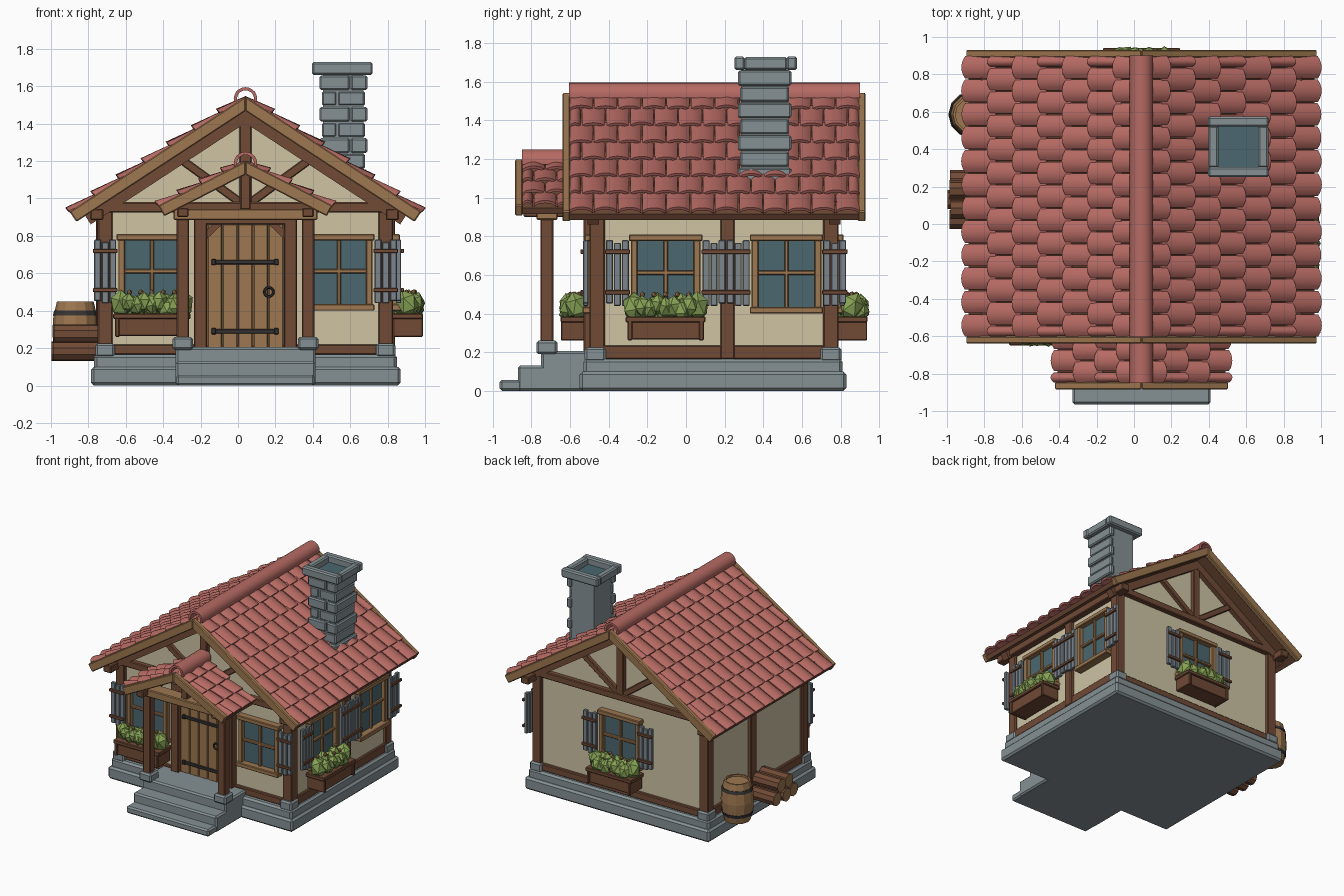
import bpy, bmesh, math, random
from mathutils import Matrix, Vector

if "Cube" in bpy.data.objects:
    bpy.data.objects.remove(bpy.data.objects["Cube"])
random.seed(4)
CX = 0.04  # ridge line of the house


def mat(name, r, g, b):
    m = bpy.data.materials.new(name)
    m.diffuse_color = (r, g, b, 1)
    m.use_nodes = True
    m.node_tree.nodes["Principled BSDF"].inputs["Base Color"].default_value = m.diffuse_color
    return m


RED = mat("roof_red", .47, .145, .125)
CREAM = mat("plaster_cream", .62, .55, .37)
DARK = mat("dark_timber", .165, .07, .037)
LIGHT = mat("light_timber", .34, .185, .08)
STONE = mat("stone_grey", .235, .285, .30)
SHUT = mat("shutter_grey", .20, .235, .265)
GLASS = mat("glass_teal", .07, .135, .16)
GREEN = mat("leaf_green", .24, .36, .09)
IRON = mat("iron_dark", .038, .033, .033)


def finish(name, bm, mats, M=Matrix(), bevel=0, smooth=None):
    bmesh.ops.recalc_face_normals(bm, faces=bm.faces)
    me = bpy.data.meshes.new(name)
    bm.to_mesh(me)
    bm.free()
    for m in mats:
        me.materials.append(m)
    if smooth:
        me.polygons.foreach_set("use_smooth", [True] * len(me.polygons))
        me.set_sharp_from_angle(angle=math.radians(smooth))
    ob = bpy.data.objects.new(name, me)
    bpy.context.collection.objects.link(ob)
    ob.matrix_world = M
    if bevel:
        b = ob.modifiers.new("bevel", 'BEVEL')
        b.width, b.segments = bevel, 1
    return ob


def boxes(name, m, items, M=Matrix(), bevel=.006):
    """Boxes given as x0, x1, y0, y1, z0, z1."""
    bm = bmesh.new()
    for x0, x1, y0, y1, z0, z1 in items:
        T = Matrix.Translation(((x0 + x1) / 2, (y0 + y1) / 2, (z0 + z1) / 2))
        S = Matrix.Diagonal((x1 - x0, y1 - y0, z1 - z0, 1))
        bmesh.ops.create_cube(bm, size=1, matrix=T @ S)
    return finish(name, bm, [m], M, bevel)


def prisms(name, m, profiles, y0, y1, M=Matrix(), bevel=0, smooth=None):
    """Closed x-z profiles extruded from y0 to y1."""
    bm = bmesh.new()
    for pts in profiles:
        a = [bm.verts.new((x, y0, z)) for x, z in pts]
        b = [bm.verts.new((x, y1, z)) for x, z in pts]
        bm.faces.new(a)
        bm.faces.new(b[::-1])
        for i in range(len(pts)):
            j = (i + 1) % len(pts)
            bm.faces.new((a[i], b[i], b[j], a[j]))
    return finish(name, bm, [m], M, bevel, smooth)


def bar(p, q, w):
    p, q = Vector(p), Vector(q)
    d = (q - p).normalized() * w / 2
    n = Vector((-d.y, d.x))
    return [p + n, q + n, q - n, p - n]


def slope_pair(apex, half, k, t):
    th = math.atan(k)
    return [[(s * 0, apex), (s * half, apex - k * half),
             (s * (half - t * math.sin(th)), apex - k * half - t * math.cos(th)),
             (0, apex - t / math.cos(th))] for s in (-1, 1)]


# Wall frames: local x runs right seen from outside, local -y points outward
T, R = Matrix.Translation, lambda a: Matrix.Rotation(math.radians(a), 4, 'Z')
FRONT, BACK = T((CX, -.47, 0)), T((CX, .76, 0)) @ R(180)
RIGHT, LEFT = T((.81, 0, 0)) @ R(90), T((-.73, 0, 0)) @ R(-90)
MID = T((CX, 0, 0))

# Stone base, corner stones, porch and steps
boxes("foundation", STONE, [(-.825, .83, -.55, .83, 0, .1), (-.81, .81, -.53, .81, .08, .165)], MID, .015)
boxes("corner_stones", STONE, [(s * .75 - .052, s * .75 + .052, y - .055, y + .055, .15, .225)
                               for s in (-1, 1) for y in (-.47, .75)], MID, .012)
boxes("porch_steps", STONE, [(-.373, .375, -.75, -.45, 0, .205), (-.373, .375, -.87, -.7, 0, .13),
                             (-.37, .37, -.965, -.8, 0, .057)], MID, .012)
boxes("porch_post_stones", STONE, [(s * .335 - .055, s * .335 + .055, -.775, -.665, .19, .26) for s in (-1, 1)], MID, .012)

# Walls and timber frame
prisms("walls", CREAM, [[(-.77, .15), (.77, .15), (.77, .95), (0, 1.455), (-.77, .95)]], -.47, .76, MID)
boxes("corner_posts", DARK, [(s * .75 - .04, s * .75 + .04, y - .04, y + .04, .16, .95)
                             for s in (-1, 1) for y in (-.46, .75)], MID)
boxes("wall_plates", DARK, [(s * .79 - .04, s * .79 + .03, -.6, .89, .885, .945) for s in (-1, 1)], MID)
for nm, M in (("front", FRONT), ("back", BACK)):
    boxes(nm + "_beams", DARK, [(-.86, .86, -.04, .02, .925, .98), (-.74, .74, -.025, .02, .165, .22),
                                (-.032, .032, -.035, .02, .97, 1.46)], M)
    prisms(nm + "_gable_braces", DARK, [bar((s * .03, .98), (s * .36, 1.22), .045) for s in (-1, 1)], -.03, .02, M, .005)
    prisms(nm + "_gable_rafters", DARK, slope_pair(1.475, .86, .655, .06), -.04, .02, M)
for nm, M, s in (("right", RIGHT, 1), ("left", LEFT, -1)):
    a, b = sorted((s * -.45, s * .74))
    boxes(nm + "_beams", DARK, [(a, b, -.02, .02, .165, .235), (s * .215 - .036, s * .215 + .036, -.03, .02, .165, .91)], M)


# Roofs with overlapping barrel tiles
def roof(name, apex, half, k, y0, y1, rows, cols, barges):
    th = math.atan(k)
    c, sn = math.cos(th), math.sin(th)
    L, W, N = half / c / rows, (y1 - y0) / cols, 6
    prisms(name + "_deck", DARK, slope_pair(apex - .025, half - .015, k, .035), y0, y1, MID)
    for i, (a, b) in enumerate(barges):
        prisms(f"{name}_barge_board_{i}", LIGHT, slope_pair(apex, half, k, .065), a, b, MID, .006)
    bm = bmesh.new()
    for side in (-1, 1):
        for r in range(rows):
            for q in range(cols + r % 2):
                u0 = y0 + W * (q - .5 * (r % 2))
                ua, ub = max(u0, y0) + .003, min(u0 + W, y1) - .003
                lift, rings = random.uniform(0, .006), []
                for lower in (0, 1):
                    for under in (0, 1):
                        ring = []
                        for i in range(N + 1):
                            t = i / N
                            arc = math.sin(math.pi * t)
                            s = L * (r + 1) + .008 * arc if lower else max(0, L * (r - .2))
                            n = -.022 + (.024 + lift) * lower + .024 * arc ** .7 - .016 * under
                            ring.append(bm.verts.new((side * (s * c + n * sn), ua + (ub - ua) * t, apex - s * sn + n * c)))
                        rings.append(ring)
                top0, bot0, top1, bot1 = rings
                for A, B in ((top0, top1), (top1, bot1), (bot1, bot0), (bot0, top0)):
                    for i in range(N):
                        bm.faces.new((A[i], A[i + 1], B[i + 1], B[i]))
                for i in (0, N):
                    bm.faces.new((top0[i], top1[i], bot1[i], bot0[i]))
    finish(name + "_tiles", bm, [RED], MID, 0, 40)
    arc = [math.pi * (-.08 + 1.16 * i / 12) for i in range(13)]
    prof = [(.063 * math.cos(a), apex - .013 + .063 * math.sin(a)) for a in arc]
    prof += [(.046 * math.cos(a), apex - .013 + .046 * math.sin(a)) for a in reversed(arc)]
    prisms(name + "_ridge_cap", RED, [prof], y0, y1, MID, 0, 40)


roof("main_roof", 1.545, .94, .655, -.605, .9, 7, 12, [(-.64, -.6), (.89, .93)])
roof("porch_roof", 1.2, .465, .51, -.85, -.49, 4, 3, [(-.885, -.845)])

# Porch frame
boxes("porch_posts", DARK, [(s * .335 - .033, s * .335 + .033, -.753, -.687, .24, .9) for s in (-1, 1)], MID)
boxes("porch_beam", LIGHT, [(-.385, .385, -.775, -.665, .885, .945)], MID)
boxes("porch_side_beams", DARK, [(s * .335 - .03, s * .335 + .03, -.84, -.47, .9, .95) for s in (-1, 1)], MID)
boxes("porch_king_post", DARK, [(-.028, .028, -.75, -.7, .94, 1.15)], MID)

# Door with frame, straps and ring
boxes("door_frame", DARK, [(-.275, -.205, -.06, .02, .2, .9), (.205, .275, -.06, .02, .2, .9),
                           (-.275, .275, -.06, .02, .86, .92)], FRONT)
prisms("door_frame_braces", DARK, [bar((s * .225, .79), (s * .13, .88), .035) for s in (-1, 1)], -.055, 0, FRONT)
boxes("door_planks", LIGHT, [(-.205 + .082 * i, -.125 + .082 * i, -.03, .01, .2, .865) for i in range(5)], FRONT, .006)
boxes("door_straps", IRON, [(-.18, .175, -.042, -.02, z - .012, z + .012) for z in (.29, .66)]
      + [(x - .012, x + .012, -.046, -.02, z - .017, z + .017) for x in (-.17, .165) for z in (.29, .66)], FRONT, .004)
bpy.ops.mesh.primitive_torus_add(major_segments=14, minor_segments=6, major_radius=.024, minor_radius=.007,
                                 location=(CX + .125, -.512, .5), rotation=(math.pi / 2, 0, 0))
bpy.context.object.name = "door_ring"
bpy.context.object.data.materials.append(IRON)


# Windows, shutters and flower boxes
def window(nm, M, u, shutters=(), z0=.4, z1=.81):
    M = M @ T((u, 0, 0))
    boxes(nm + "_glass", GLASS, [(-.16, .16, -.012, .01, z0 + .03, z1 - .03)], M, 0)
    boxes(nm + "_frame", LIGHT, [(-.18, -.145, -.045, .01, z0, z1), (.145, .18, -.045, .01, z0, z1),
                                 (-.19, .19, -.055, .01, z1 - .035, z1), (-.19, .19, -.065, .01, z0, z0 + .035),
                                 (-.011, .011, -.03, 0, z0, z1), (-.15, .15, -.03, 0, .6, .622)], M, .005)
    for s in shutters:
        c = s * .25
        boxes(nm + "_shutter", SHUT, [(c + i * .041 - .018, c + i * .041 + .018, -.062, -.035, .44 + .012 * (i == s), .78 - .014 * (i == 0))
                                      for i in (-1, 0, 1)], M, .004)
        boxes(nm + "_shutter_battens", DARK, [(c - .065, c + .065, -.077, -.06, z - .011, z + .011) for z in (.51, .72)], M, .003)


def flower_box(nm, M, u):
    M = M @ T((u, 0, 0))
    boxes(nm + "_planter", DARK, [(-.195, .195, -.165, -.02, .265, .37), (-.207, .207, -.18, -.015, .355, .385)]
          + [(x - .012, x + .012, -.178, -.02, .26, .37) for x in (-.185, .185)], M, .005)
    bm = bmesh.new()
    for i in range(9):
        x, end = -.165 + .041 * i, i in (0, 8)
        for y in ((-.095,) if end else (-.14, -.06)):
            r = .062 if end else random.uniform(.042, .052)
            Q = T((x, y, .435 if end else random.uniform(.405, .45))) @ Matrix.Rotation(random.uniform(-.5, .5), 4, 'X') \
                @ R(random.uniform(0, 360)) @ Matrix.Diagonal((r, r, r * 1.3, 1))
            bmesh.ops.create_icosphere(bm, subdivisions=1, radius=1, matrix=Q)
    n = len(bm.faces)
    for i in range(5):
        bmesh.ops.create_icosphere(bm, subdivisions=1, radius=.016, matrix=T((-.12 + .06 * i, random.uniform(-.14, -.06), .498)))
    bm.faces.ensure_lookup_table()
    for f in bm.faces[n:]:
        f.material_index = 1
    finish(nm + "_plants", bm, [GREEN, LIGHT], M)


window("front_left_window", FRONT, -.5, (-1,))
window("front_right_window", FRONT, .5, (1,))
window("right_front_window", RIGHT, -.105, (-1, 1))
window("right_back_window", RIGHT, .52, (-1, 1))
window("back_window", BACK, 0, (-1, 1))
for nm, M, u in (("front", FRONT, -.5), ("right", RIGHT, -.105), ("back", BACK, 0)):
    flower_box(nm, M, u)

# Chimney: core, facing stones, hollow cap
boxes("chimney_core", STONE, [(.455, .672, .285, .53, 1.0, 1.67)], bevel=0)
stones = []
for i in range(7):
    z, o = 1.075 + .084 * i, .012 * (i % 2)
    split = .53 if i % 2 else .6
    stones += [(.436 + o, split - .003, .268 + o, .31, z, z + .079), (split + .003, .69 - o, .268 + o, .31, z, z + .079),
               (.65, .692 - o, .27 + o, .545 - o, z, z + .079)]
boxes("chimney_stones", STONE, stones, bevel=.009)
boxes("chimney_cap", STONE, [(.395, .72, .25, .305, 1.66, 1.73), (.395, .72, .52, .575, 1.66, 1.73),
                             (.397, .452, .3, .525, 1.66, 1.727), (.663, .718, .3, .525, 1.66, 1.727)], bevel=.01)
boxes("chimney_opening", GLASS, [(.45, .665, .3, .525, 1.668, 1.676)], bevel=0)


# Barrel beside the left wall
def barrel_part(name, m, prof):
    bm = bmesh.new()
    rings = [[bm.verts.new((r * math.cos(i * math.tau / 12), r * math.sin(i * math.tau / 12), z)) for i in range(12)]
             for r, z in prof]
    for A, B in zip(rings, rings[1:]):
        for i in range(12):
            bm.faces.new((A[i], A[i - 1], B[i - 1], B[i]))
    bm.faces.new(rings[0])
    bm.faces.new(rings[-1])
    finish(name, bm, [m], T((-.87, .585, 0)))


barrel_part("barrel", LIGHT, [(.098, .13), (.117, .21), (.123, .29), (.117, .37), (.098, .45), (.085, .45), (.085, .435)])
barrel_part("barrel_lower_band", IRON, [(.113, .18), (.12, .205)])
barrel_part("barrel_upper_band", IRON, [(.12, .375), (.113, .4)])

# Log pile with pale cut ends
bm = bmesh.new()
for y, z in [(.023 + .106 * i, .183) for i in range(3)] + [(.076 + .106 * i, .275) for i in range(2)]:
    e = random.uniform(0, .02)
    bmesh.ops.create_cone(bm, cap_ends=True, segments=9, radius1=.053, radius2=.053, depth=.26 - e,
                          matrix=T((-.87 + e / 2, y, z)) @ Matrix.Rotation(math.pi / 2, 4, 'Y'))
for f in bm.faces:
    f.material_index = int(len(f.verts) > 4)
finish("log_pile", bm, [DARK, LIGHT])
